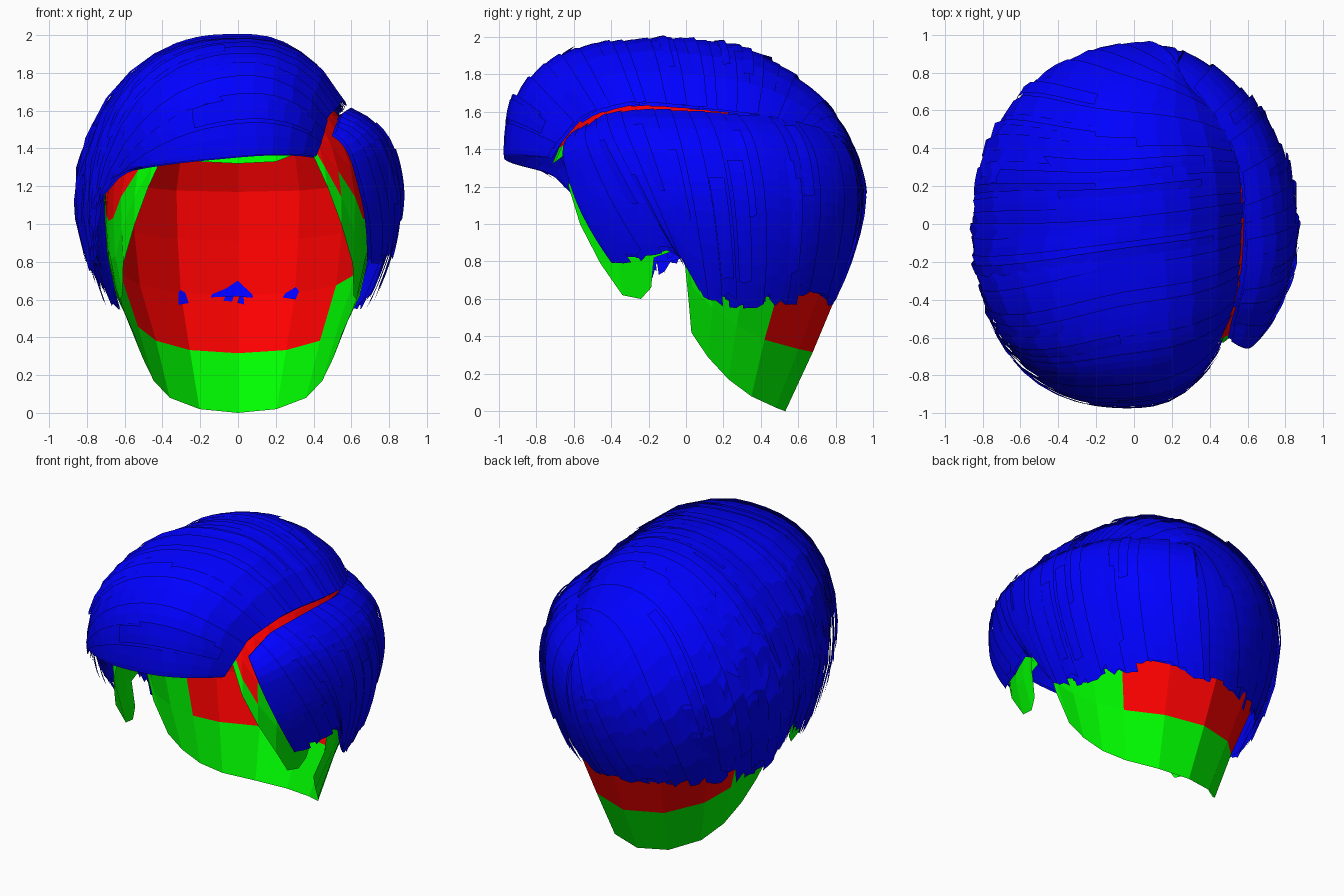
import bpy, bmesh, math, random
from mathutils import Vector

if "Cube" in bpy.data.objects:
    bpy.data.objects.remove(bpy.data.objects["Cube"])

random.seed(4)
CENTRE = Vector((0, 0, 1.15))


def material(name, rgb):
    m = bpy.data.materials.new(name)
    m.diffuse_color = (*rgb, 1)
    m.use_nodes = True
    m.node_tree.nodes["Principled BSDF"].inputs["Base Color"].default_value = m.diffuse_color
    return m


BLUE = material("hair_blue", (0, 0, 1))
GREEN = material("rim_green", (0, 1, 0))
RED = material("scalp_red", (1, 0, 0))


def finish(bm, name, mats):
    me = bpy.data.meshes.new(name)
    bm.to_mesh(me)
    bm.free()
    for m in mats:
        me.materials.append(m)
    ob = bpy.data.objects.new(name, me)
    bpy.context.collection.objects.link(ob)
    return ob


def table(pairs, x):
    # piecewise linear lookup
    for (x0, y0), (x1, y1) in zip(pairs, pairs[1:]):
        if x <= x1:
            return y0 + (y1 - y0) * max(0, (x - x0) / (x1 - x0))
    return pairs[-1][1]


# ---- scalp: low-poly cap, cut along hairline, ears and nape ----
HALF_W = [(0, .46), (.2, .49), (.4, .54), (.6, .64), (.8, .69), (1.1, .71)]
BACK = [(0, .53), (.13, .55), (.35, .70), (.55, .79), (.7, .82), (1.1, .87)]
EDGE = [(0, 1.32), (16, 1.33), (32, 1.40), (37, 1.2), (44, 1.0), (53, .79),
        (61, .62), (69, .6), (74, .66), (76, .82), (83, .85), (89, .84),
        (91, .62), (93, .42), (103, .29), (117, .17), (134, .08), (157, .02), (180, 0)]


def scalp_point(deg, z):
    a = math.radians(deg)
    sx, cy = math.sin(a), -math.cos(a)
    rx = table(HALF_W, z)
    ry, p = (table(BACK, z), 2) if cy > 0 else (.75, 2.6)
    r = (abs(sx / rx) ** p + abs(cy / ry) ** p) ** (-1 / p)
    r *= math.sqrt(max(0, 1 - (max(0, z - 1.1) / .72) ** 2))
    return Vector((r * sx, r * cy, z))


def build_scalp(rows=9):
    bm = bmesh.new()
    cols = [(-d, z) for d, z in EDGE[:0:-1]] + EDGE[:-1]
    grid = []
    for deg, low in cols:
        col = []
        for i in range(rows + 1):
            z = low + (1.82 - low) * math.sin(i / rows * math.pi / 2)
            p = scalp_point(abs(deg), z)
            if deg < 0:
                p.x = -p.x
            col.append(bm.verts.new(p))
        grid.append(col)
    n = len(cols)
    for c in range(n):
        a, b = grid[c], grid[(c + 1) % n]
        deg = abs(cols[c][0])
        green_rows = 2 if 44 <= deg <= 118 else 1
        for i in range(rows):
            f = bm.faces.new((a[i], b[i], b[i + 1], a[i + 1]))
            f.material_index = 0 if i < green_rows else 1
    bmesh.ops.remove_doubles(bm, verts=bm.verts, dist=.0005)
    finish(bm, "scalp", [GREEN, RED])


# ---- overall volume of the hair, squarer at the front ----
def hair_volume(p):
    x, y, h = p
    flat = math.hypot(x, y) + 1e-6
    w = max(0, -y / flat) ** 1.5
    pp = 2 + (.4 * w if x < 0 else -.1 * w)
    b = 1.0 if y < 0 else .965
    rho = (abs(x / .875) ** pp + abs(y / b) ** pp) ** (1 / pp)
    if h < 0:
        return rho / max(.2, 1 - .45 * (-h) ** 1.7)
    q = 1.9 + 1.3 * w
    return (rho ** q + (h / .85) ** q) ** (1 / q)


def project(p, scale):
    d = (p - CENTRE).normalized()
    lo, hi = .2, 1.6
    for _ in range(22):
        mid = (lo + hi) / 2
        if hair_volume(d * mid) < 1:
            lo = mid
        else:
            hi = mid
    return CENTRE + d * lo * scale


# each row is one guide strand: root at the parting, middle, tip (front to back)
TOP = [((.42, -.75, 1.36), (-.10, -.98, 1.35), (-.57, -.75, 1.28)),
       ((.49, -.58, 1.58), (-.15, -.80, 1.80), (-.72, -.58, 1.18)),
       ((.54, -.30, 1.64), (-.20, -.50, 1.93), (-.80, -.42, .95)),
       ((.56, -.10, 1.64), (-.25, -.25, 1.93), (-.80, -.28, .77)),
       ((.57, .10, 1.62), (-.25, .00, 1.95), (-.87, .00, .87)),
       ((.56, .30, 1.60), (-.25, .25, 1.90), (-.73, .13, .63)),
       ((.47, .50, 1.56), (-.25, .60, 1.65), (-.60, .50, .59)),
       ((.30, .72, 1.50), (.00, .85, 1.30), (-.30, .75, .58)),
       ((.20, .80, 1.45), (.25, .90, 1.10), (.15, .80, .60))]
SIDE = [((.53, -.64, 1.49), (.65, -.61, 1.20), (.70, -.40, .80)),
        ((.57, -.45, 1.60), (.83, -.30, 1.25), (.83, -.07, .87)),
        ((.58, -.10, 1.60), (.87, .00, 1.20), (.74, .10, .62)),
        ((.57, .25, 1.58), (.80, .40, 1.20), (.62, .40, .58)),
        ((.42, .55, 1.54), (.60, .72, 1.15), (.45, .65, .60)),
        ((.20, .78, 1.45), (.25, .90, 1.10), (.10, .80, .59))]


def patch(guides, s, t, lift):
    s = min(1, max(0, s))
    f = s * (len(guides) - 1)
    i = min(int(f), len(guides) - 2)
    a, m, b = (Vector(u).lerp(Vector(v), f - i) for u, v in zip(guides[i], guides[i + 1]))
    p = a * (2 * t - 1) * (t - 1) + m * 4 * t * (1 - t) + b * t * (2 * t - 1)
    # hair sinks towards the parting, less so at front and back
    depth = .12 * (1 - .75 * s ** 3) * min(1, .7 + 3 * s)
    return project(p, lift - depth * max(0, 1 - t / .3) ** 2)


def add_strip(bm, guides, s, width, t0, t1, lift, flip, across=3, along=13):
    grid = []
    for i in range(across + 1):
        u = i / across
        ends = t1 - random.uniform(0, .03)
        grid.append([bm.verts.new(patch(guides, s + (u - .5) * width, t0 + (ends - t0) * j / along,
                                        lift + .014 * (u - .5)))
                     for j in range(along + 1)])
    for a, b in zip(grid, grid[1:]):
        for j in range(along):
            q = (a[j], b[j], b[j + 1], a[j + 1])
            bm.faces.new(q[::-1] if flip else q)


def build_hair(name, guides, count, flip):
    bm = bmesh.new()
    # under layer and outer layer of overlapping strips
    for lift, n in ((.962, count // 2), (.987, count)):
        for i in range(n):
            add_strip(bm, guides, (i + .5) / n, 1.5 / n, 0, random.uniform(.99, 1.04),
                      lift + random.uniform(-.006, .006), flip)
    # loose locks on top
    for i in range(count // 2):
        t0 = random.uniform(.05, .5)
        add_strip(bm, guides, random.uniform(.04, .96), random.uniform(.4, .8) / count,
                  t0, min(1.03, t0 + random.uniform(.35, .6)), 1.0, flip, 2, 8)
    bmesh.ops.dissolve_degenerate(bm, edges=bm.edges, dist=.0005)
    finish(bm, name, [BLUE])


build_scalp()
build_hair("swept_top_hair", TOP, 30, False)
build_hair("parted_side_hair", SIDE, 20, True)
